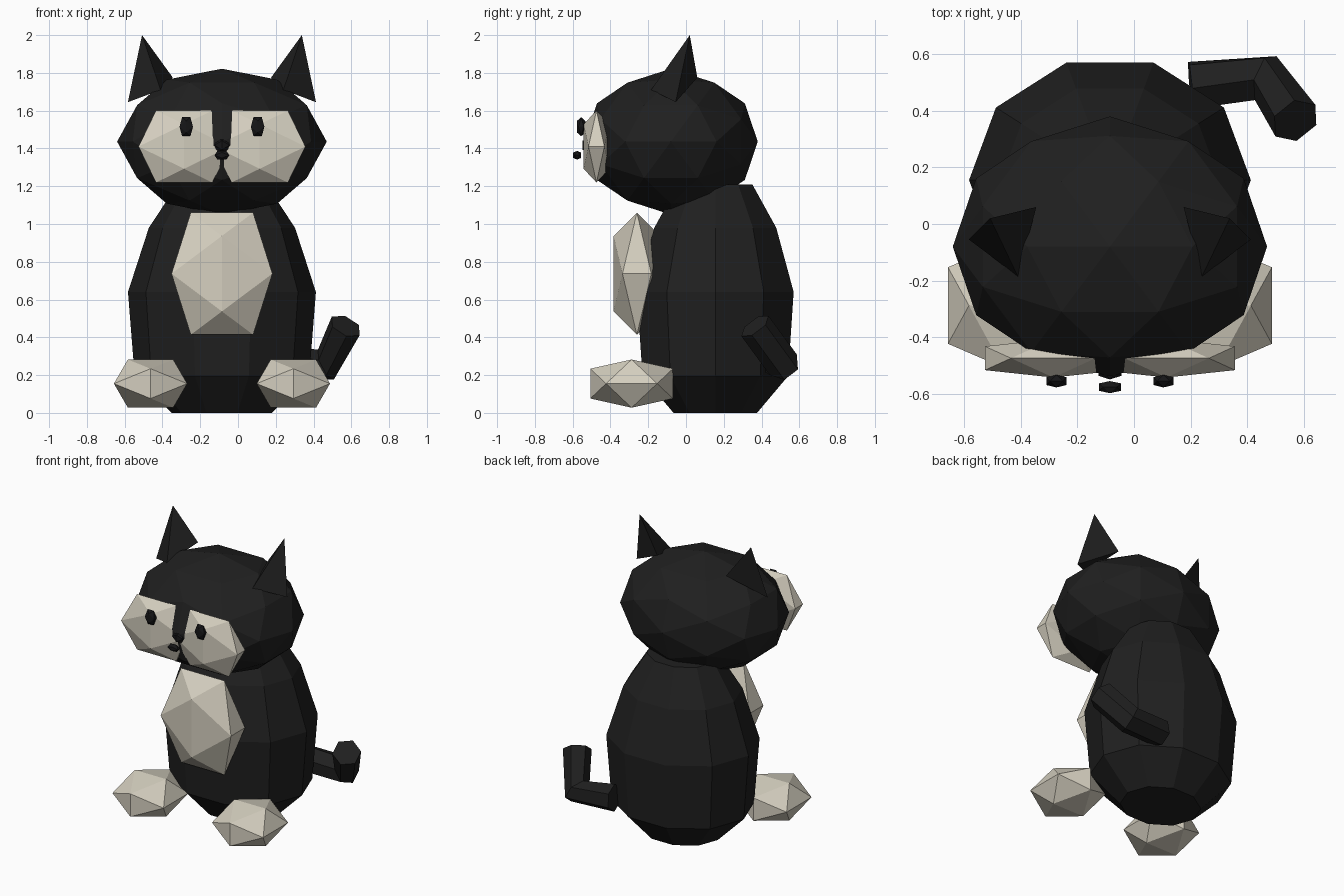
import bpy, bmesh, math
from mathutils import Vector

if "Cube" in bpy.data.objects:
    bpy.data.objects.remove(bpy.data.objects["Cube"])

CX = -0.085  # centre line of the body


def material(name, rgb):
    m = bpy.data.materials.new(name)
    m.diffuse_color = (*rgb, 1)
    m.use_nodes = True
    m.node_tree.nodes["Principled BSDF"].inputs["Base Color"].default_value = m.diffuse_color
    return m


FUR = material("black_fur", (0.014, 0.014, 0.014))
CREAM = material("cream_fur", (0.66, 0.62, 0.52))
DARK = material("eye_black", (0.008, 0.008, 0.009))


def finish(name, bm, mat):
    bmesh.ops.recalc_face_normals(bm, faces=bm.faces)
    me = bpy.data.meshes.new(name)
    bm.to_mesh(me)
    bm.free()
    me.materials.append(mat)
    ob = bpy.data.objects.new(name, me)
    bpy.context.collection.objects.link(ob)
    return ob


def gem(name, centre, radii, mat, fine=False):
    """Faceted ellipsoid: icosahedron, or its once-subdivided version."""
    t = (1 + math.sqrt(5)) / 2
    pts = []
    for a in (-1, 1):
        for b in (-t, t):
            pts += [Vector((a, 0, b)), Vector((0, b, a)), Vector((b, a, 0))]
    if fine:
        pts += [p + q for i, p in enumerate(pts) for q in pts[:i]
                if (p - q).length < 2.1]
    bm = bmesh.new()
    for p in pts:
        bm.verts.new(p.normalized())
    bmesh.ops.convex_hull(bm, input=bm.verts[:])
    for v in bm.verts:
        v.co = Vector(centre) + v.co * Vector(radii)
    return finish(name, bm, mat)


def skin(name, rings, mat):
    """Join equal rings of points into a capped tube."""
    bm = bmesh.new()
    rows = [[bm.verts.new(p) for p in ring] for ring in rings]
    n = len(rows[0])
    for a, b in zip(rows, rows[1:]):
        for i in range(n):
            j = (i + 1) % n
            bm.faces.new((a[i], a[j], b[j], b[i]))
    bm.faces.new(rows[0][::-1])
    bm.faces.new(rows[-1])
    return finish(name, bm, mat)


# Body: ten-sided turned shape, slightly flattened front to back
profile = [(0.265, 0), (0.462, 0.195), (0.4975, 0.64), (0.387, 0.98), (0.235, 1.21)]
skin("body", [[(CX + r * math.cos(k * math.pi / 5),
                0.155 + 0.877 * r * math.sin(k * math.pi / 5), z)
               for k in range(10)] for r, z in profile], FUR)

# Head, chest patch, nose and mouth
gem("head", (CX, -0.08, 1.436), (0.555, 0.46, 0.386), FUR, fine=True)
gem("chest_patch", (CX, -0.26, 0.737), (0.314, 0.145, 0.38), CREAM)
gem("nose", (CX, -0.515, 1.417), (0.047, 0.04, 0.045), DARK)
gem("mouth", (CX, -0.576, 1.364), (0.046, 0.025, 0.027), DARK)

# Paired parts
for side, s in (("left", -1), ("right", 1)):
    gem(side + "_face_patch", (CX + s * 0.2, -0.474, 1.41), (0.284, 0.08, 0.224), CREAM)
    gem(side + "_eye", (CX + s * 0.189, -0.555, 1.515), (0.042, 0.026, 0.059), DARK)
    gem(side + "_foot", (CX + s * 0.378, -0.288, 0.155), (0.228, 0.257, 0.15), CREAM)
    # Ear: three-sided spike leaning outwards
    bm = bmesh.new()
    for x, y, z in ((0.498, -0.055, 1.645), (0.26, 0.06, 1.775),
                    (0.325, -0.185, 1.71), (0.423, 0.02, 2.0)):
        bm.verts.new((CX + s * x, y, z))
    bmesh.ops.convex_hull(bm, input=bm.verts[:])
    finish(side + "_ear", bm, FUR)

# Tail: bent six-sided tube
path = [Vector(p) for p in ((0.2, 0.49, 0.27), (0.465, 0.515, 0.255), (0.57, 0.365, 0.46))]
d1, d2 = (path[1] - path[0]).normalized(), (path[2] - path[1]).normalized()
n = d1.cross(d2).normalized()
rings = []
for p, d in zip(path, (d1, (d1 + d2).normalized(), d2)):
    v = d.cross(n)
    rings.append([p + 0.09 * (n * math.cos(k * math.pi / 3) + v * math.sin(k * math.pi / 3))
                  for k in range(6)])
skin("tail", rings, FUR)
